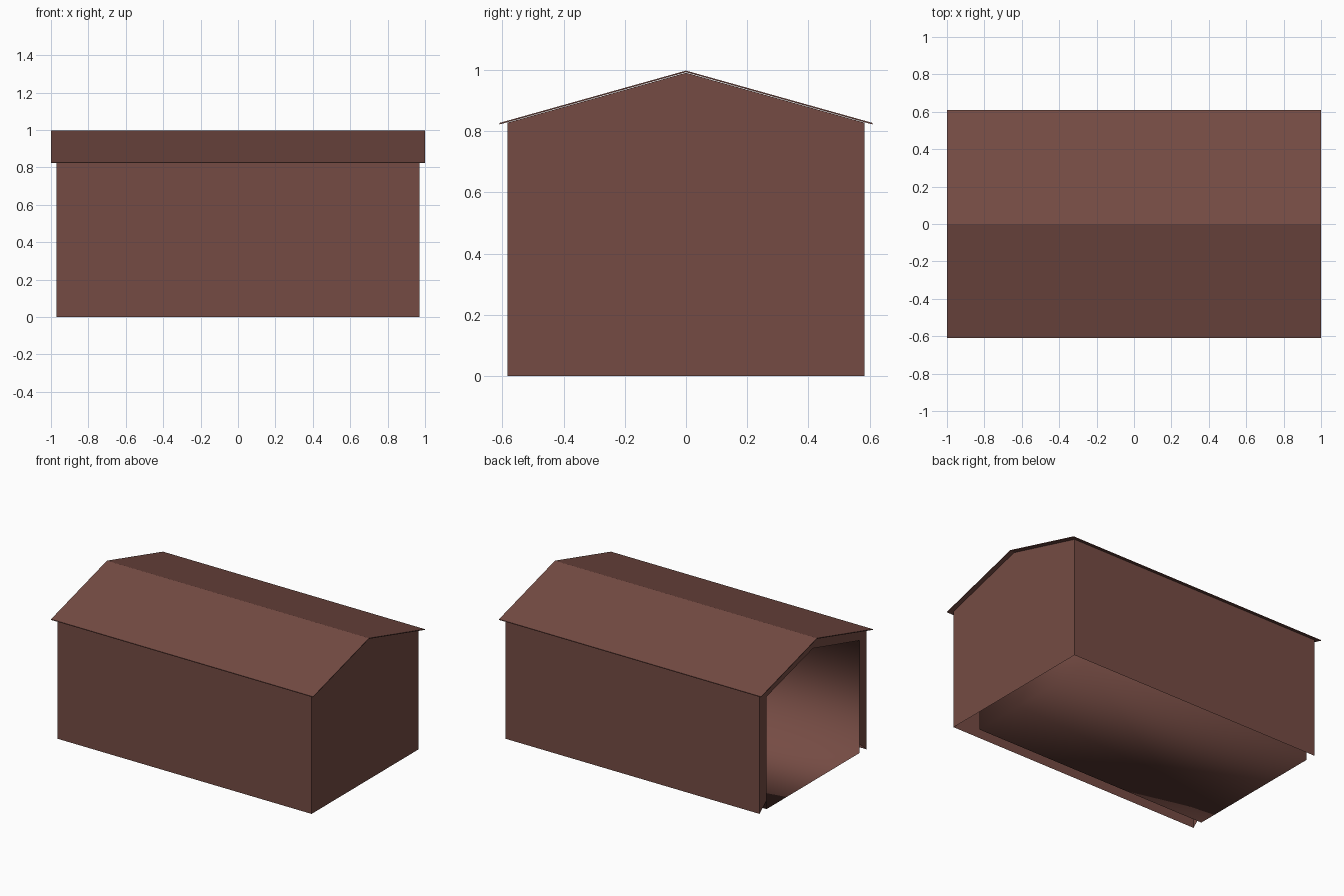
import bpy, bmesh

if "Cube" in bpy.data.objects:
    bpy.data.objects.remove(bpy.data.objects["Cube"])

brown = bpy.data.materials.new("reddish brown")
brown.diffuse_color = (0.178, 0.071, 0.057, 1)
brown.use_nodes = True
brown.node_tree.nodes["Principled BSDF"].inputs["Base Color"].default_value = brown.diffuse_color


def gable(half, base, eave, apex):
    """House-shaped outline as (y, z) points, bottom right round to bottom left."""
    return [(half, base), (half, eave), (0, apex), (-half, eave), (-half, base)]


def make(name, build, smooth=False, flip=False):
    bm = bmesh.new()
    build(bm)
    bmesh.ops.recalc_face_normals(bm, faces=bm.faces)
    if flip:
        bmesh.ops.reverse_faces(bm, faces=bm.faces)
    for f in bm.faces:
        f.smooth = smooth
    me = bpy.data.meshes.new(name)
    bm.to_mesh(me)
    bm.free()
    me.materials.append(brown)
    ob = bpy.data.objects.new(name, me)
    bpy.context.collection.objects.link(ob)
    return ob


def ring(bm, outline, x):
    return [bm.verts.new((x, y, z)) for y, z in outline]


def skin(bm, a, b, closed):
    n = len(a)
    for i in range(n if closed else n - 1):
        j = (i + 1) % n
        bm.faces.new((a[i], a[j], b[j], b[i]))


X0, X1 = -0.97, 0.97
outer = gable(0.583, 0.0, 0.828, 0.991)


# outer walls: open underneath, solid right end, framed opening on the left end
def walls(bm):
    left, right = ring(bm, outer, X0), ring(bm, outer, X1)
    for i in (0, 3):
        bm.faces.new((left[i], left[i + 1], right[i + 1], right[i]))
    bm.faces.new(right)
    frame = ring(bm, gable(0.507, 0.065, 0.78, 0.92), X0)
    skin(bm, left, frame, False)


# inner room: closed at the right end, open at the left end
def room(bm):
    outline = gable(0.507, 0.004, 0.78, 0.92)
    left, right = ring(bm, outline, X0), ring(bm, outline, 0.825)
    skin(bm, left, right, True)
    bm.faces.new(right)


# thin pitched roof overhanging on all sides
def roof(bm):
    t = 0.005
    top = [(0.61, 0.827), (0, 0.998), (-0.61, 0.827)]
    outline = top + [(y, z - t) for y, z in reversed(top)]
    a, b = ring(bm, outline, -1), ring(bm, outline, 1)
    skin(bm, a, b, True)
    for r in (a, b):
        bm.faces.new((r[0], r[1], r[4], r[5]))
        bm.faces.new((r[1], r[2], r[3], r[4]))


make("outer_walls", walls)
make("inner_room", room, smooth=True, flip=True)
make("roof", roof)
